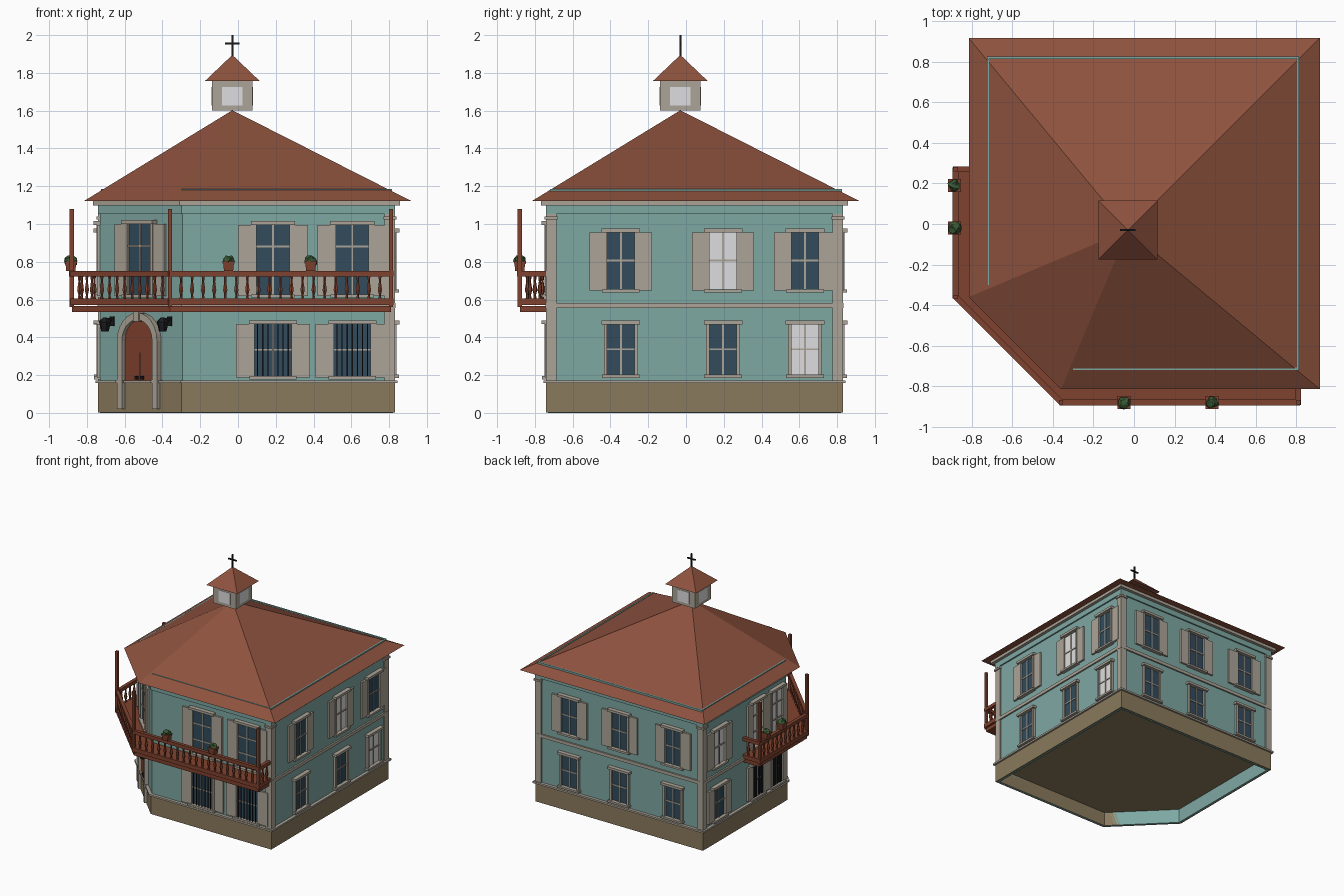
import bpy, bmesh, math, random
from mathutils import Matrix, Vector

random.seed(4)
cube = bpy.data.objects.get("Cube")
if cube:
    bpy.data.objects.remove(cube, do_unlink=True)


def material(name, *rgb):
    col = [(c / 255 / 12.92 if c < 11 else ((c / 255 + 0.055) / 1.055) ** 2.4) for c in rgb] + [1]
    m = bpy.data.materials.new(name)
    m.use_nodes = True
    m.diffuse_color = col
    m.node_tree.nodes["Principled BSDF"].inputs["Base Color"].default_value = col
    return m


TEAL = material("teal_plaster", 126, 168, 162)
ROOF = material("roof_red", 142, 82, 62)
WOOD = material("balcony_wood", 128, 66, 46)
TRIM = material("stone_trim", 172, 164, 151)
BASE = material("plinth_stone", 138, 122, 93)
GLASS = material("dark_glass", 50, 75, 92)
PALE = material("pale_glass", 222, 222, 224)
IRON = material("black_iron", 28, 28, 30)
LEAF = material("leaf_green", 58, 88, 52)


class Part:
    """Collects primitives and turns them into one object."""

    def __init__(self):
        self.bm, self.mats = bmesh.new(), []

    def paint(self, faces, mat):
        if mat not in self.mats:
            self.mats.append(mat)
        for f in faces:
            f.material_index = self.mats.index(mat)

    def paint_verts(self, verts, mat):
        self.paint({f for v in verts for f in v.link_faces}, mat)

    def box(self, x, y, z, mat, turn=0):
        """Box between (low, high) pairs, turned about its own centre."""
        mid = Vector([(p[0] + p[1]) / 2 for p in (x, y, z)])
        size = [p[1] - p[0] for p in (x, y, z)]
        m = Matrix.Translation(mid) @ Matrix.Rotation(turn, 4, 'Z') @ Matrix.Diagonal((*size, 1))
        self.paint_verts(bmesh.ops.create_cube(self.bm, size=1, matrix=m)["verts"], mat)

    def cone(self, x, y, z0, z1, r0, r1, mat, sides=6, turn=0):
        m = Matrix.Translation((x, y, (z0 + z1) / 2)) @ Matrix.Rotation(turn, 4, 'Z')
        self.paint_verts(bmesh.ops.create_cone(self.bm, cap_ends=True, segments=sides, radius1=r0,
                         radius2=r1, depth=z1 - z0, matrix=m)["verts"], mat)

    def loop(self, pts, mat, push):
        """Flat outline extruded along a vector."""
        f = self.bm.faces.new([self.bm.verts.new(p) for p in pts])
        out = bmesh.ops.extrude_face_region(self.bm, geom=[f], use_keep_orig=True)["geom"]
        vs = [g for g in out if isinstance(g, bmesh.types.BMVert)]
        bmesh.ops.translate(self.bm, verts=vs, vec=push)
        self.paint_verts(vs, mat)
        self.paint([f], mat)

    def finish(self, name, loc=(0, 0, 0), angle=0):
        bmesh.ops.recalc_face_normals(self.bm, faces=self.bm.faces)
        me = bpy.data.meshes.new(name)
        self.bm.to_mesh(me)
        self.bm.free()
        for m in self.mats:
            me.materials.append(m)
        ob = bpy.data.objects.new(name, me)
        ob.location, ob.rotation_euler = loc, (0, 0, angle)
        bpy.context.collection.objects.link(ob)


LOW, HIGH, MID = -0.73, 0.82, -0.03


def plan(o):
    """House outline with a cut corner, grown by o."""
    a, b = LOW - o, HIGH + o
    c = -1.025 - math.sqrt(2) * o - a
    return [(c, a), (b, a), (b, b), (a, b), (a, c)]


def ring(name, o, z0, z1, mat):
    p = Part()
    rows = [[p.bm.verts.new((x, y, z)) for x, y in plan(off)]
            for off, z in ((o, z0), (o, z1), (-0.015, z1), (-0.015, z0))]
    for i in range(4):
        r, s = rows[i], rows[(i + 1) % 4]
        for k in range(5):
            p.bm.faces.new((r[k], r[(k + 1) % 5], s[(k + 1) % 5], s[k]))
    p.paint(p.bm.faces, mat)
    p.finish(name)


# Walls, floor and horizontal mouldings
ring("walls", 0, 0, 1.12, TEAL)
ring("plinth", 0.01, 0.001, 0.16, BASE)
ring("plinth_moulding", 0.025, 0.157, 0.172, TRIM)
ring("belt_course", 0.013, 0.555, 0.582, TRIM)
ring("frieze", 0.012, 1.052, 1.1, TEAL)
ring("cornice", 0.038, 1.098, 1.122, TRIM)
p = Part()
p.loop([(x, y, 0.12) for x, y in plan(-0.005)], BASE, (0, 0, 0.01))
p.finish("floor")

# Corner posts with small capitals
p = Part()
for sx, sy in ((1, -1), (1, 1), (-1, 1)):
    for w, out, z0, z1 in ((0.045, 0.011, 0.17, 1.055), (0.05, 0.02, 1.025, 1.04)):
        span = [(HIGH - w, HIGH + out) if s > 0 else (LOW - out, LOW + w) for s in (sx, sy)]
        p.box(*span, (z0, z1), TRIM)
p.finish("corner_posts")

# Main roof
E0, E1, EC = -0.815, 0.917, -0.36
eave = [(EC, E0), (E1, E0), (E1, E1), (E0, E1), (E0, EC)]
p = Part()
tip = p.bm.verts.new((MID, MID, 1.602))
rim = [p.bm.verts.new((x, y, 1.122)) for x, y in eave]
p.bm.faces.new(rim)
for i in range(5):
    p.bm.faces.new((rim[i], rim[(i + 1) % 5], tip))
p.paint(p.bm.faces, ROOF)
p.finish("roof")
p = Part()
for x, y in (((-0.3, 0.815), (-0.72, -0.708)), ((0.803, 0.815), (-0.72, 0.825)),
             ((-0.726, 0.815), (0.813, 0.825)), ((-0.726, -0.714), (-0.3, 0.825))):
    p.box(x, y, (1.15, 1.184), TEAL)
p.finish("roof_edge_strips")

# Cupola and cross finial
p = Part()
p.box((-0.137, 0.077), (-0.137, 0.077), (1.602, 1.76), TRIM)
for lo, hi in ((-0.085, 0.025),):
    p.box((lo, hi), (-0.14, 0.08), (1.627, 1.725), PALE)
    p.box((-0.14, 0.08), (lo, hi), (1.627, 1.725), PALE)
p.finish("cupola")
p = Part()
p.cone(MID, MID, 1.757, 1.895, 0.145 * math.sqrt(2), 0, ROOF, 4, math.pi / 4)
p.finish("cupola_roof")
p = Part()
p.box((MID - 0.005, MID + 0.005), (MID - 0.005, MID + 0.005), (1.88, 2), IRON)
p.box((MID - 0.038, MID + 0.038), (MID - 0.005, MID + 0.005), (1.95, 1.96), IRON)
p.finish("roof_cross")


def window(name, loc, angle, z0, z1, glass=GLASS, w=0.09, shutter=0.0, rows=2, bars=False):
    """Window facing local -y, w is half its outer width."""
    p, t = Part(), 0.018
    p.box((-w + t, w - t), (-0.005, 0.004), (z0 + t, z1 - t), glass)
    for s in (-1, 1):
        p.box(sorted((s * w, s * (w - t))), (-0.02, 0.004), (z0, z1), TRIM)
        if shutter:
            p.box(sorted((s * w, s * (w + shutter))), (-0.016, 0.004), (z0 + 0.01, z1 - 0.02), TRIM)
    p.box((-w - 0.012, w + 0.012), (-0.035, 0.004), (z1 - 0.02, z1), TRIM)
    p.box((-w - 0.01, w + 0.01), (-0.032, 0.004), (z0, z0 + 0.016), TRIM)
    p.box((-0.005, 0.005), (-0.011, 0), (z0, z1), TRIM)
    for i in range(1, rows):
        z = z0 + (z1 - z0) * i / rows
        p.box((-w + t, w - t), (-0.011, 0), (z - 0.005, z + 0.005), TRIM)
    if bars:
        for i in range(-3, 4):
            x = i * (w - t) / 3.6
            p.box((x - 0.003, x + 0.003), (-0.018, -0.012), (z0, z1), IRON)
    p.finish(name, loc, angle)


# Windows on each side
QUARTER = math.pi / 2
for i, y in enumerate((-0.345, 0.196, 0.63)):
    window(f"right_upper_window_{i}", (HIGH, y, 0), QUARTER, 0.637, 0.976, PALE if i == 1 else GLASS, shutter=0.075)
    window(f"right_lower_window_{i}", (HIGH, y, 0), QUARTER, 0.186, 0.488, PALE if i == 2 else GLASS)
for i, x in enumerate((0.51, 0.04, -0.46)):
    window(f"back_upper_window_{i}", (x, HIGH, 0), 2 * QUARTER, 0.637, 0.976, shutter=0.075)
    window(f"back_lower_window_{i}", (x, HIGH, 0), 2 * QUARTER, 0.186, 0.488)
for i, x in enumerate((0.185, 0.605)):
    window(f"front_balcony_door_{i}", (x, LOW, 0), 0, 0.61, 1.015, w=0.105, shutter=0.08, rows=3)
    window(f"front_lower_window_{i}", (x, LOW, 0), 0, 0.178, 0.49, w=0.115, shutter=0.08, bars=True)
for i, y in enumerate((0.1, -0.16)):
    window(f"left_balcony_door_{i}", (LOW, y, 0), -QUARTER, 0.61, 1.015, PALE, w=0.085, shutter=0.045, rows=3)
    window(f"left_barred_window_{i}", (LOW, y, 0), -QUARTER, 0.178, 0.49, w=0.085, shutter=0.045, bars=True)
window("left_upper_window", (LOW, 0.61, 0), -QUARTER, 0.637, 0.976, PALE, shutter=0.075)
window("left_lower_window", (LOW, 0.61, 0), -QUARTER, 0.186, 0.488, shutter=0.06)
corner, turn = (-0.5125, -0.5125, 0), -QUARTER / 2
window("corner_balcony_door", corner, turn, 0.61, 1.02, w=0.105, shutter=0.08, rows=3)


# Arched entrance with keystone and handles
def arch(r, z0):
    pts = [(r * math.cos(math.pi * i / 12), 0.38 + r * math.sin(math.pi * i / 12)) for i in range(13)]
    return [(r, z0)] + pts + [(-r, z0)]


p = Part()
p.loop([(x, -0.008, z) for x, z in arch(0.113, 0.16)], WOOD, (0, 0.012, 0))
p.loop([(x, -0.032, z) for x, z in arch(0.15, 0.02) + arch(0.113, 0.02)[::-1]], TRIM, (0, 0.036, 0))
p.box((-0.02, 0.02), (-0.042, 0), (0.485, 0.535), TRIM)
p.box((-0.003, 0.003), (-0.01, 0), (0.17, 0.32), IRON)
for s in (-1, 1):
    p.box((s * 0.022 - 0.008, s * 0.022 + 0.008), (-0.02, 0), (0.178, 0.194), IRON)
    p.box((s * 0.131 - 0.024, s * 0.131 + 0.024), (-0.036, 0), (0.157, 0.175), TRIM)
p.finish("arched_entrance", corner, turn)
p = Part()
for x in (-0.216, 0.216):
    p.cone(x, -0.055, 0.43, 0.48, 0.02, 0.032, IRON)
    p.cone(x, -0.055, 0.48, 0.505, 0.038, 0.01, IRON)
    p.box((x - 0.006, x + 0.006), (-0.055, 0), (0.49, 0.502), IRON)
    p.box((x - 0.015, x + 0.015), (-0.008, 0), (0.46, 0.51), IRON)
p.finish("wall_lanterns", corner, turn)


# Balcony deck, rails, posts and turned balusters
def deck(d):
    c = -1.24 + (0.88 - d) * math.sqrt(2) + d
    return [(d - 0.07, -0.72), (d - 0.07, -d), (c, -d), (-d, c), (-d, d - 0.61), (-0.72, d - 0.61),
            (-0.72, -0.295), (-0.295, -0.72)]


p = Part()
p.loop([(x, y, 0.535) for x, y in deck(0.88)], WOOD, (0, 0, 0.032))
p.loop([(x, y, 0.571) for x, y in deck(0.893)], WOOD, (0, 0, 0.034))
p.finish("balcony_deck")
path = [Vector(q) for q in deck(0.88)[:6]]
rail, sticks = Part(), Part()
for a, b in zip(path, path[1:]):
    d, m = b - a, (a + b) / 2
    h = d.length / 2 + 0.008
    rail.box((m.x - h, m.x + h), (m.y - 0.014, m.y + 0.014), (0.722, 0.75), WOOD, math.atan2(d.y, d.x))
    n = round(d.length / 0.058)
    for i in range(1, n):
        q = a + d * i / n
        for z0, z1, r0, r1 in ((0.604, 0.625, 0.009, 0.006), (0.625, 0.65, 0.006, 0.013),
                               (0.65, 0.695, 0.013, 0.006), (0.695, 0.724, 0.006, 0.009)):
            sticks.cone(q.x, q.y, z0, z1, r0, r1, WOOD)
for q in path[1:5]:
    rail.box((q.x - 0.011, q.x + 0.011), (q.y - 0.011, q.y + 0.011), (0.56, 1.08), WOOD)
rail.finish("balcony_rail_and_posts")
sticks.finish("balcony_balusters")

# Plant pots on the rail
p = Part()
for x, y in ((-0.05, -0.88), (0.385, -0.88), (-0.885, 0.19), (-0.885, -0.02)):
    p.cone(x, y, 0.75, 0.79, 0.034, 0.04, WOOD, 4, math.pi / 4)
    p.cone(x, y, 0.79, 0.803, 0.045, 0.045, WOOD, 4, math.pi / 4)
    vs = bmesh.ops.create_icosphere(p.bm, subdivisions=2, radius=0.031,
                                    matrix=Matrix.Translation((x, y, 0.803)))["verts"]
    for v in vs:
        v.co += (v.co - Vector((x, y, 0.803))) * random.uniform(-0.25, 0.2)
    p.paint_verts(vs, LEAF)
p.finish("plant_pots")
